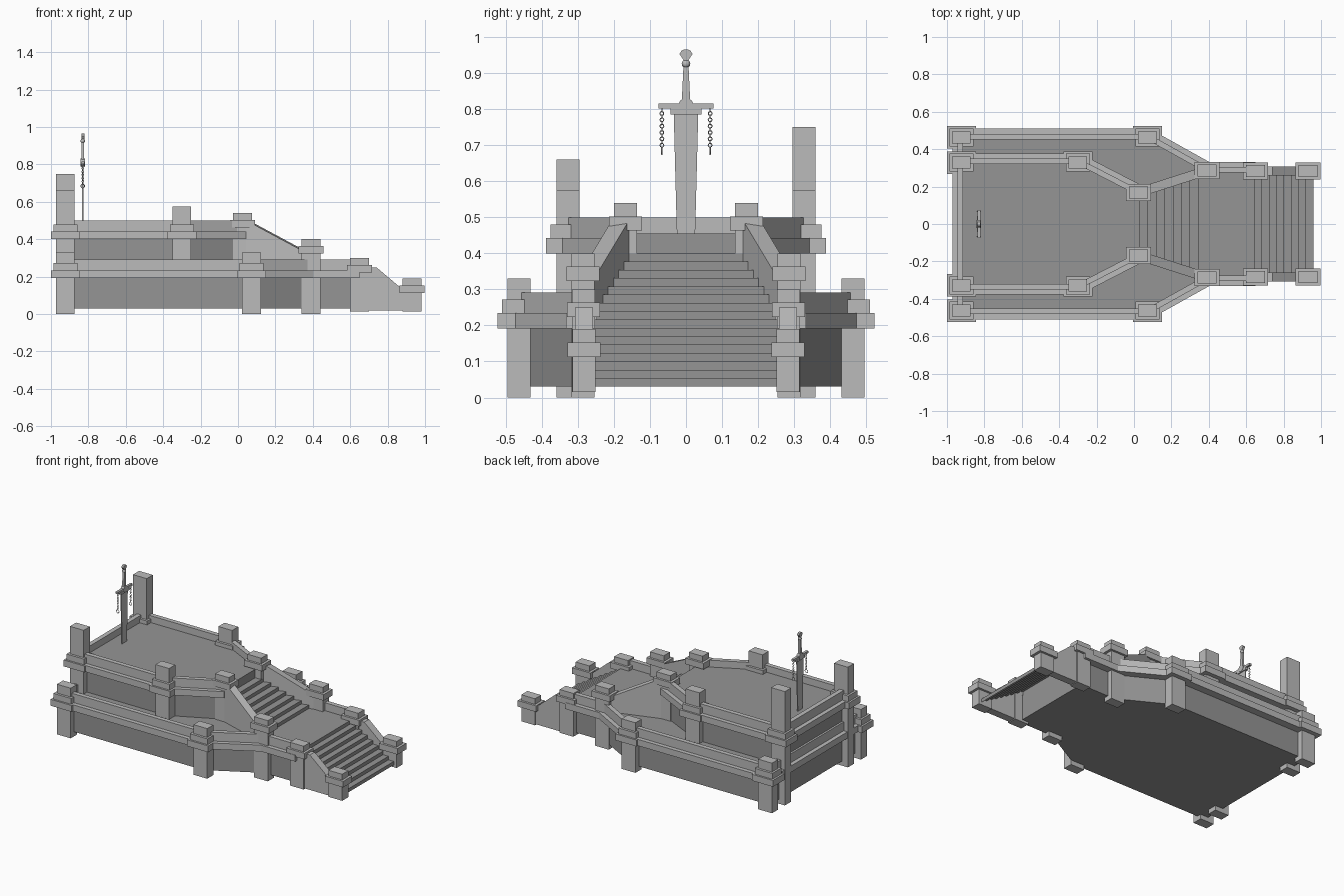
import bpy
import math
from mathutils import Vector

cube = bpy.data.objects.get("Cube")
if cube:
    bpy.data.objects.remove(cube, do_unlink=True)


def material(name, value):
    m = bpy.data.materials.new(name)
    m.use_nodes = True
    colour = (value, value, value, 1)
    m.diffuse_color = colour
    m.node_tree.nodes["Principled BSDF"].inputs["Base Color"].default_value = colour
    return m


TRIM = material("light stone", 0.5)
WALL = material("mid grey stone", 0.3)


def make(name, verts, faces, mat):
    mesh = bpy.data.meshes.new(name)
    mesh.from_pydata(verts, [], faces)
    mesh.materials.append(mat)
    obj = bpy.data.objects.new(name, mesh)
    bpy.context.collection.objects.link(obj)
    return obj


def prism(name, bottom, top, mat):
    """Closed solid between two matching counter-clockwise outlines."""
    n = len(bottom)
    faces = [tuple(reversed(range(n))), tuple(range(n, 2 * n))]
    faces += [(i, (i + 1) % n, n + (i + 1) % n, n + i) for i in range(n)]
    return make(name, list(bottom) + list(top), faces, mat)


def slab(name, half_outline, z0, z1, mat):
    """Floor block mirrored across y; outline runs front to back on the left."""
    pts = half_outline + [(x, -y) for x, y in reversed(half_outline)]
    return prism(name, [(x, y, z0) for x, y in pts], [(x, y, z1) for x, y in pts], mat)


def block(name, centre, half, z0, z1, mat):
    (x, y), (hx, hy) = centre, half
    pts = [(x - hx, y - hy), (x + hx, y - hy), (x + hx, y + hy), (x - hx, y + hy)]
    return prism(name, [p + (z0,) for p in pts], [p + (z1,) for p in pts], mat)


def beam(name, p, q, width, z0, top_p, top_q, mat=TRIM):
    """Wall from p to q whose top may slope."""
    p, q = Vector(p), Vector(q)
    d = (q - p).normalized()
    s = Vector((-d.y, d.x)) * width / 2
    pts = [(p - s, top_p), (q - s, top_q), (q + s, top_q), (p + s, top_p)]
    return prism(name, [(v.x, v.y, z0) for v, t in pts], [(v.x, v.y, t) for v, t in pts], mat)


def rail(name, p, q, z):
    beam(name + "_ledge", p, q, 0.085, z, z + 0.042, z + 0.042)
    beam(name + "_coping", p, q, 0.03, z, z + 0.1, z + 0.1)


def pillar(name, x, y, z0, z1, collars):
    block(name, (x, y), (0.05, 0.032), z0, z1, TRIM)
    for hx, hy, low, high in collars:
        block(name + "_collar", (x, y), (hx, hy), low, high, TRIM)


def double_collar(z):
    return [(0.077, 0.06, z, z + 0.042), (0.064, 0.048, z + 0.042, z + 0.08)]


def stairs(name, x0, x1, heights, y0, y1):
    """Open ribbon of risers and treads running down towards +x."""
    n = len(heights) - 1
    line = [(x0, heights[0])]
    for i in range(1, n + 1):
        x = x0 + (x1 - x0) * (i - 1) / (n - 1)
        line += [(x, heights[i - 1]), (x, heights[i])]
    verts = []
    for x, z in line:
        y = y0 + (y1 - y0) * (x - x0) / (x1 - x0)
        verts += [(x, -y, z), (x, y, z)]
    faces = [(2 * i, 2 * i + 2, 2 * i + 3, 2 * i + 1) for i in range(1, len(line) - 1)]
    return make(name, verts, faces, WALL)


LOW, HIGH = 0.24, 0.455          # floor levels
BACK = -0.923

# Terraces
slab("lower_terrace", [(0.645, 0.285), (0.39, 0.285), (0.07, 0.46), (-0.93, 0.46)], 0.03, LOW, WALL)
slab("upper_terrace", [(0.03, 0.165), (-0.3, 0.325), (-0.93, 0.325)], LOW - 0.01, HIGH, WALL)

# Stairs
stairs("lower_stairs", 0.645, 0.96, [LOW + (0.03 - LOW) * i / 9 for i in range(10)], 0.265, 0.265)
stairs("upper_stairs", 0.03, 0.345, [HIGH] + [0.4 - (0.4 - LOW) * i / 7 for i in range(8)], 0.167, 0.275)

# Back rails
rail("lower_back_rail", (-0.928, -0.465), (-0.928, 0.465), 0.192)
rail("upper_back_rail", (-0.928, -0.33), (-0.928, 0.33), 0.4)

for side, label in ((1, "left"), (-1, "right")):
    def at(x, y):
        return (x, y * side)

    # Lower terrace rails and pillars
    path = [at(BACK, 0.467), at(0.072, 0.467), at(0.39, 0.29), at(0.65, 0.29)]
    for p, q in zip(path, path[1:]):
        rail(label + "_lower_rail", p, q, 0.192)
    for x in (BACK, 0.072):
        pillar(label + "_lower_pillar", x, 0.463 * side, 0, 0.33, double_collar(0.192))

    # Upper terrace rails and pillars
    path = [at(BACK, 0.335), at(-0.3, 0.335), at(0.024, 0.168)]
    for p, q in zip(path, path[1:]):
        rail(label + "_upper_rail", p, q, 0.4)
    tall = 0.75 if side > 0 else 0.66
    pillar(label + "_back_pillar", BACK, 0.328 * side, 0, tall, double_collar(0.4))
    pillar(label + "_middle_pillar", -0.3, 0.328 * side, 0.2, 0.575, double_collar(0.4))

    # Pillars beside the stairs
    for x, y, z0, z1 in ((0.024, 0.168, 0.2, 0.54), (0.39, 0.286, 0, 0.4),
                         (0.65, 0.284, 0.015, 0.3), (0.93, 0.283, 0.015, 0.19)):
        pillar(label + "_stair_pillar", x, y * side, z0, z1,
               [(0.067, 0.046, z1 - 0.077, z1 - 0.037)])

    # Sloping stair parapets
    beam(label + "_upper_parapet", at(0.024, 0.168), at(0.39, 0.286), 0.05, 0.2, 0.515, 0.318)
    beam(label + "_lower_parapet_top", at(0.65, 0.283), at(0.74, 0.283), 0.05, 0.02, 0.25, 0.25)
    beam(label + "_lower_parapet", at(0.74, 0.283), at(0.9, 0.283), 0.05, 0.02, 0.25, 0.115)

# Sword standing in the floor
SX = -0.83


def sword_part(name, half_profile, depth):
    """Outline in y and z, mirrored across y, given a thickness along x."""
    pts = half_profile + [(-y, z) for y, z in reversed(half_profile)]
    return prism(name, [(SX - depth, y, z) for y, z in pts],
                 [(SX + depth, y, z) for y, z in pts], TRIM)


sword_part("sword_blade", [(0.025, 0.44), (0.034, 0.79)], 0.003)
sword_part("sword_guard_block", [(0.043, 0.786), (0.043, 0.803)], 0.009)
sword_part("sword_guard", [(0.076, 0.802), (0.076, 0.816)], 0.008)
sword_part("sword_grip", [(0.012, 0.815), (0.007, 0.92)], 0.007)
sword_part("sword_pommel", [(0.006, 0.935), (0.018, 0.953), (0.012, 0.963), (0.004, 0.966)], 0.008)


def finish(name):
    obj = bpy.context.object
    obj.name = name
    obj.data.materials.append(TRIM)
    bpy.ops.object.shade_smooth_by_angle()


bpy.ops.mesh.primitive_cylinder_add(vertices=16, radius=0.021, depth=0.022,
                                    location=(SX, 0, 0.81), rotation=(0, math.pi / 2, 0))
finish("sword_boss")
bpy.ops.mesh.primitive_uv_sphere_add(segments=12, ring_count=8, radius=0.012, location=(SX, 0, 0.926))
finish("sword_knob")

# Hanging chains
for y in (-0.067, 0.067):
    for i in range(12):
        bpy.ops.mesh.primitive_torus_add(major_segments=8, minor_segments=4, major_radius=0.0055,
                                         minor_radius=0.0014, location=(SX, y, 0.797 - 0.0088 * i),
                                         rotation=(math.pi / 2, 0, math.pi / 2 * (i % 2)))
        finish("chain_link")
    bpy.ops.mesh.primitive_torus_add(major_segments=12, minor_segments=4, major_radius=0.01,
                                     minor_radius=0.002, location=(SX, y, 0.684),
                                     rotation=(math.pi / 2, 0, 0))
    finish("chain_ring")
